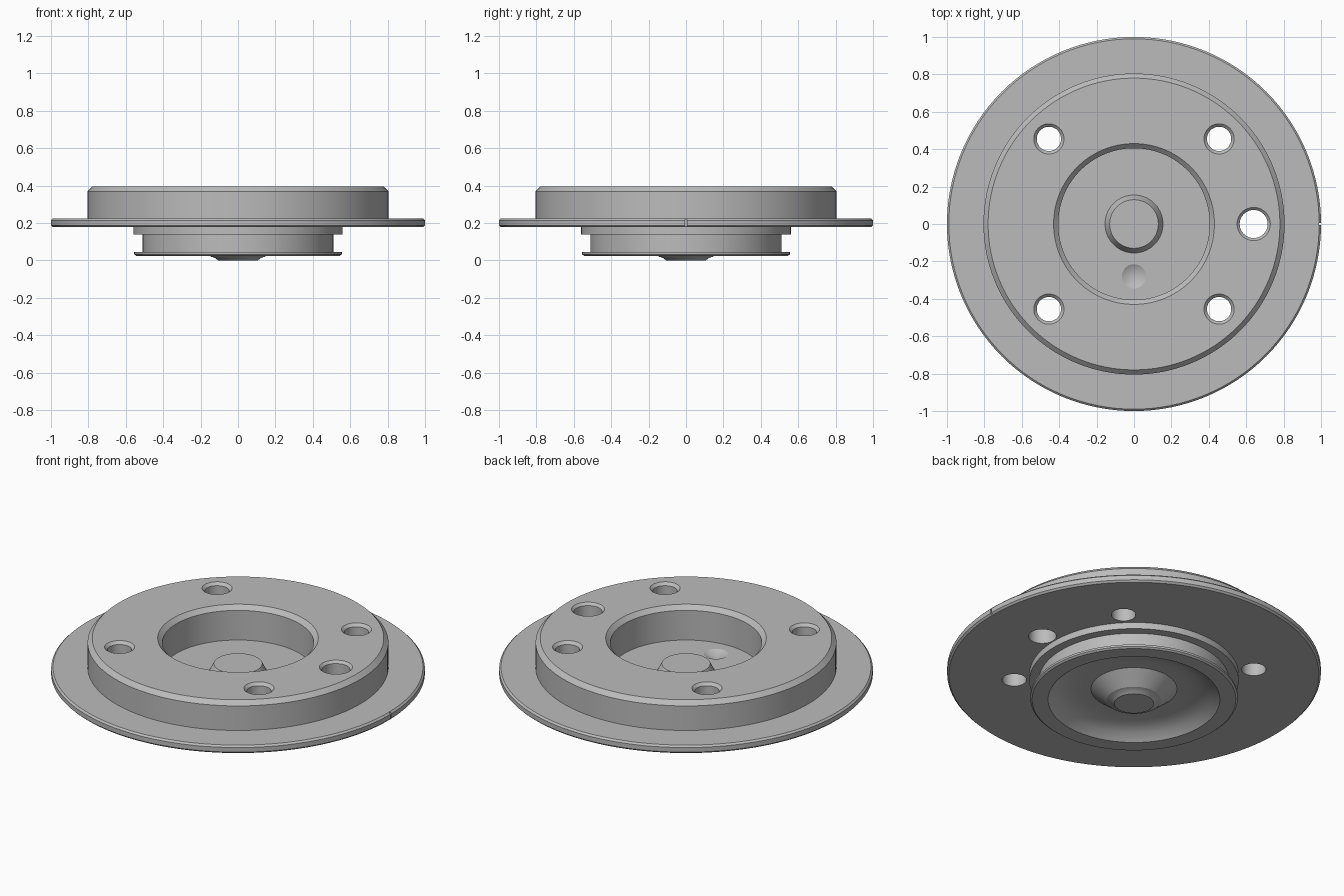
import bpy
import bmesh
from mathutils import Matrix, Vector
from math import tau

cube = bpy.data.objects.get("Cube")
if cube:
    bpy.data.objects.remove(cube, do_unlink=True)

metal = bpy.data.materials.new("grey metal")
metal.use_nodes = True
grey = (0.5, 0.5, 0.5, 1)
metal.diffuse_color = grey
metal.node_tree.nodes["Principled BSDF"].inputs["Base Color"].default_value = grey


def lathe(name, profile, segments, location=(0, 0, 0)):
    """Revolve (radius, height) points, starting and ending on the axis."""
    bm = bmesh.new()
    verts = [bm.verts.new((r, 0, z)) for r, z in profile]
    edges = [bm.edges.new(pair) for pair in zip(verts, verts[1:])]
    bmesh.ops.spin(bm, geom=verts + edges, cent=(0, 0, 0), axis=(0, 0, 1),
                   angle=tau, steps=segments, use_duplicate=False)
    bmesh.ops.remove_doubles(bm, verts=bm.verts, dist=0.0001)
    bmesh.ops.recalc_face_normals(bm, faces=bm.faces)
    return make_object(name, bm, location)


def make_object(name, bm, location):
    mesh = bpy.data.meshes.new(name)
    bm.to_mesh(mesh)
    bm.free()
    mesh.materials.append(metal)
    obj = bpy.data.objects.new(name, mesh)
    obj.location = location
    bpy.context.collection.objects.link(obj)
    return obj


# Turned body: centre boss, recess, raised drum, rim, grooved neck, hollow hub
body = lathe("flanged_hub", [
    (0, 0.245), (0.13, 0.245), (0.155, 0.195),
    (0.405, 0.195), (0.405, 0.37), (0.43, 0.395),
    (0.78, 0.395), (0.805, 0.37), (0.805, 0.225),
    (0.99, 0.225), (1, 0.215), (1, 0.188), (0.99, 0.178),
    (0.56, 0.178), (0.56, 0.14), (0.51, 0.14), (0.51, 0.045),
    (0.555, 0.045), (0.555, 0.033), (0.545, 0.025),
    (0.46, 0.025), (0.42, 0.06), (0.36, 0.082), (0.3, 0.09),
    (0.23, 0.09), (0.145, 0.02), (0.125, 0.015), (0.105, 0), (0, 0),
], 128)

# Chamfered through holes
cutters = []


def hole_cutter(x, y, radius, chamfer):
    top = 0.395
    wide = radius + chamfer
    cutters.append(lathe("hole_cutter", [
        (0, 0.1), (radius, 0.1), (radius, top - chamfer),
        (wide, top), (wide, 0.5), (0, 0.5)], 40, (x, y, 0)))


for x in (-0.455, 0.455):
    for y in (-0.455, 0.455):
        hole_cutter(x, y, 0.065, 0.016)
hole_cutter(0.64, 0, 0.075, 0.014)

# Conical drill mark in the recess floor
cutters.append(lathe("dimple_cutter", [
    (0, 0.16), (0.065, 0.195), (0.065, 0.22), (0, 0.22)], 32, (0, -0.28, 0)))

# Fine index notch in the rim
bm = bmesh.new()
bmesh.ops.create_cube(bm, size=1, matrix=Matrix.Translation(Vector((0, 0, 0)))
                      @ Matrix.Diagonal((0.02, 0.01, 0.2, 1)))
cutters.append(make_object("notch_cutter", bm, (1, 0, 0.2)))

bpy.ops.object.select_all(action='DESELECT')
body.select_set(True)
bpy.context.view_layer.objects.active = body
bpy.context.view_layer.update()
for cutter in cutters:
    cutter.hide_render = True
    mod = body.modifiers.new("cut", 'BOOLEAN')
    mod.operation = 'DIFFERENCE'
    mod.solver = 'EXACT'
    mod.object = cutter
    bpy.ops.object.modifier_apply(modifier=mod.name)
    bpy.data.objects.remove(cutter, do_unlink=True)

bpy.ops.object.shade_smooth_by_angle(angle=0.4)
